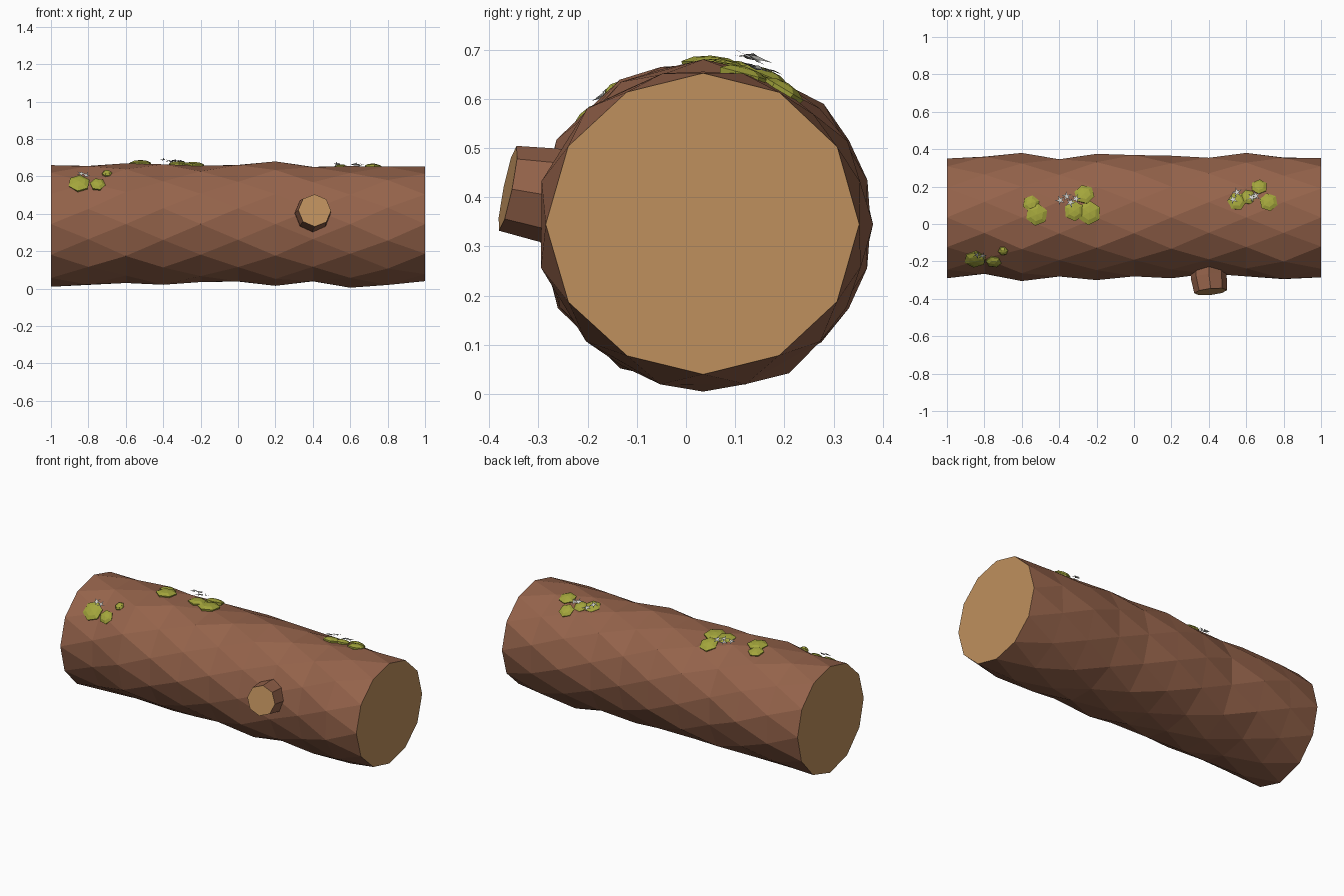
import bpy
import bmesh
import math
import random
from mathutils import Vector
from mathutils.bvhtree import BVHTree

random.seed(4)
if "Cube" in bpy.data.objects:
    bpy.data.objects.remove(bpy.data.objects["Cube"], do_unlink=True)


def make_material(name, colour):
    material = bpy.data.materials.new(name)
    material.use_nodes = True
    rgba = (*colour, 1)
    material.diffuse_color = rgba
    material.node_tree.nodes["Principled BSDF"].inputs["Base Color"].default_value = rgba
    return material


bark = make_material("bark brown", (0.30, 0.125, 0.07))
wood = make_material("cut wood tan", (0.52, 0.28, 0.11))
moss = make_material("moss green", (0.37, 0.38, 0.045))
petal = make_material("pale grey", (0.62, 0.62, 0.58))


def make_object(name, bm, materials):
    bmesh.ops.recalc_face_normals(bm, faces=bm.faces)
    mesh = bpy.data.meshes.new(name)
    bm.to_mesh(mesh)
    for material in materials:
        mesh.materials.append(material)
    obj = bpy.data.objects.new(name, mesh)
    bpy.context.collection.objects.link(obj)
    return obj


def bridge(bm, lower, upper):
    """Join two rings of equal count with quads."""
    count = len(lower)
    for i in range(count):
        j = (i + 1) % count
        bm.faces.new((lower[i], lower[j], upper[j], upper[i]))


def tangent_frame(normal):
    side = normal.cross(Vector((1, 0, 0))).normalized()
    return side, normal.cross(side)


# Log trunk: rings turned by half a step, giving diamond shaped bark facets
SIDES = 12
STEP = math.tau / SIDES
AXIS_Y, AXIS_Z = 0.035, 0.345
top = (.66, .655, .67, .665, .657, .66, .68, .65, .655, .65, .652)
bottom = (.01, .02, .03, .02, .035, .04, .015, .04, .005, .02, .04)
back = (.35, .36, .38, .345, .375, .37, .365, .355, .38, .355, .352)
front = (-.29, -.265, -.305, -.28, -.3, -.28, -.29, -.265, -.28, -.295, -.285)

bm = bmesh.new()
rings = []
for k, (t, b, r, f) in enumerate(zip(top, bottom, back, front)):
    turned = k % 2
    widen = 1 / math.cos(STEP / 2) if turned else 1
    ring = []
    for i in range(SIDES):
        a = (i + turned / 2) * STEP
        c, s = math.cos(a), math.sin(a)
        across = (r - AXIS_Y) if c > 0 else (AXIS_Y - f)
        upright = (t - AXIS_Z) if s > 0 else (AXIS_Z - b)
        radius = (across * c * c + upright * s * s) * widen
        if 0 < k < len(top) - 1 and abs(c * s) > 0.3:
            radius += random.uniform(-0.008, 0.012)
        ring.append(bm.verts.new((k / 5 - 1, AXIS_Y + radius * c, AXIS_Z + radius * s)))
    rings.append(ring)

for k in range(len(rings) - 1):
    plain, turned = (rings[k + 1], rings[k]) if k % 2 else (rings[k], rings[k + 1])
    for i in range(SIDES):
        j = (i + 1) % SIDES
        bm.faces.new((plain[i], plain[j], turned[i]))
        bm.faces.new((turned[i], plain[j], turned[j]))

# Sawn ends of the trunk
for ring in (rings[0], rings[-1]):
    bm.faces.new(ring).material_index = 1
make_object("log_trunk", bm, (bark, wood))
surface = BVHTree.FromBMesh(bm)


def on_bark(x, y=None, z=None):
    """Return a bark point and outward direction, from a height or a depth."""
    if z is None:
        angle = math.acos((y - AXIS_Y) / 0.33)
    else:
        angle = math.pi - math.asin((z - AXIS_Z) / 0.33)
    out = Vector((0, math.cos(angle), math.sin(angle)))
    centre = Vector((x, AXIS_Y, AXIS_Z))
    hit = surface.ray_cast(centre + out, -out)[0]
    return hit, out


# Sawn branch stub on the front
bm = bmesh.new()
tip_axis = Vector((0.1, -0.97, 0.2)).normalized()
stub_rings = []
for centre, radius in (((.4, -.22, .395), .1), ((.4, -.285, .405), .096), ((.41, -.362, .418), .088)):
    u, v = tangent_frame(tip_axis)
    stub_rings.append([
        bm.verts.new(Vector(centre) + radius * (u * math.cos(i * math.tau / 8) + v * math.sin(i * math.tau / 8)))
        for i in range(8)])
bridge(bm, stub_rings[0], stub_rings[1])
bridge(bm, stub_rings[1], stub_rings[2])
bm.faces.new(stub_rings[0])
bm.faces.new(stub_rings[-1]).material_index = 1
make_object("branch_stub", bm, (bark, wood))


def add_moss(bm, place, radius):
    """Low faceted dome lying on the bark."""
    point, normal = place
    u, v = tangent_frame(normal)
    turn = random.uniform(0, 1)
    layers = []
    for scale, height in ((0.9, -0.012), (1, 0.006), (0.6, 0.016)):
        ring = []
        for i in range(6):
            a = turn + i * math.tau / 6
            offset = (u * math.cos(a) + v * math.sin(a)) * radius * scale
            ring.append(bm.verts.new(point + offset + normal * height))
        layers.append(ring)
    bridge(bm, layers[0], layers[1])
    bridge(bm, layers[1], layers[2])
    bm.faces.new(layers[0])
    peak = bm.verts.new(point + normal * 0.02)
    for i in range(6):
        bm.faces.new((layers[2][i], layers[2][(i + 1) % 6], peak))


def add_star(bm, place, size):
    """Thin five pointed flower lifted just above the moss."""
    point, normal = place
    u, v = tangent_frame(normal)
    centre = point + normal * 0.027
    turn = random.uniform(0, 1)
    rim = []
    for i in range(10):
        a = turn + i * math.tau / 10
        reach = size * (0.3 if i % 2 else 1)
        lift = random.uniform(-0.003, 0.005)
        rim.append(bm.verts.new(centre + (u * math.cos(a) + v * math.sin(a)) * reach + normal * lift))
    bm.faces.new(rim)


# Moss patches, each with its clumps (along, across, radius) and flowers
top_patches = {
    "left_end_moss": (((.55, .125, .05), (.61, .15, .042), (.67, .205, .045), (.72, .12, .05)),
                      ((.53, .13), (.55, .165), (.63, .14), (.65, .15))),
    "middle_moss": (((-.265, .16, .055), (-.32, .07, .055), (-.24, .06, .065)),
                    ((-.395, .12), (-.36, .14), (-.34, .11), (-.31, .13))),
    "small_moss": (((-.55, .11, .046), (-.52, .05, .06)), ()),
}
for name, (clumps, flowers) in top_patches.items():
    bm = bmesh.new()
    for x, y, radius in clumps:
        add_moss(bm, on_bark(x, y=y), radius)
    make_object(name, bm, (moss,))
    if flowers:
        bm = bmesh.new()
        for x, y in flowers:
            add_star(bm, on_bark(x, y=y), 0.03)
        make_object(name + "_flowers", bm, (petal,))

bm = bmesh.new()
for x, z, radius in ((-.85, .575, .06), (-.75, .565, .042), (-.7, .62, .027)):
    add_moss(bm, on_bark(x, z=z), radius)
make_object("front_moss", bm, (moss,))
bm = bmesh.new()
for x, z in ((-.84, .61), (-.81, .605)):
    add_star(bm, on_bark(x, z=z), 0.026)
make_object("front_moss_flowers", bm, (petal,))
